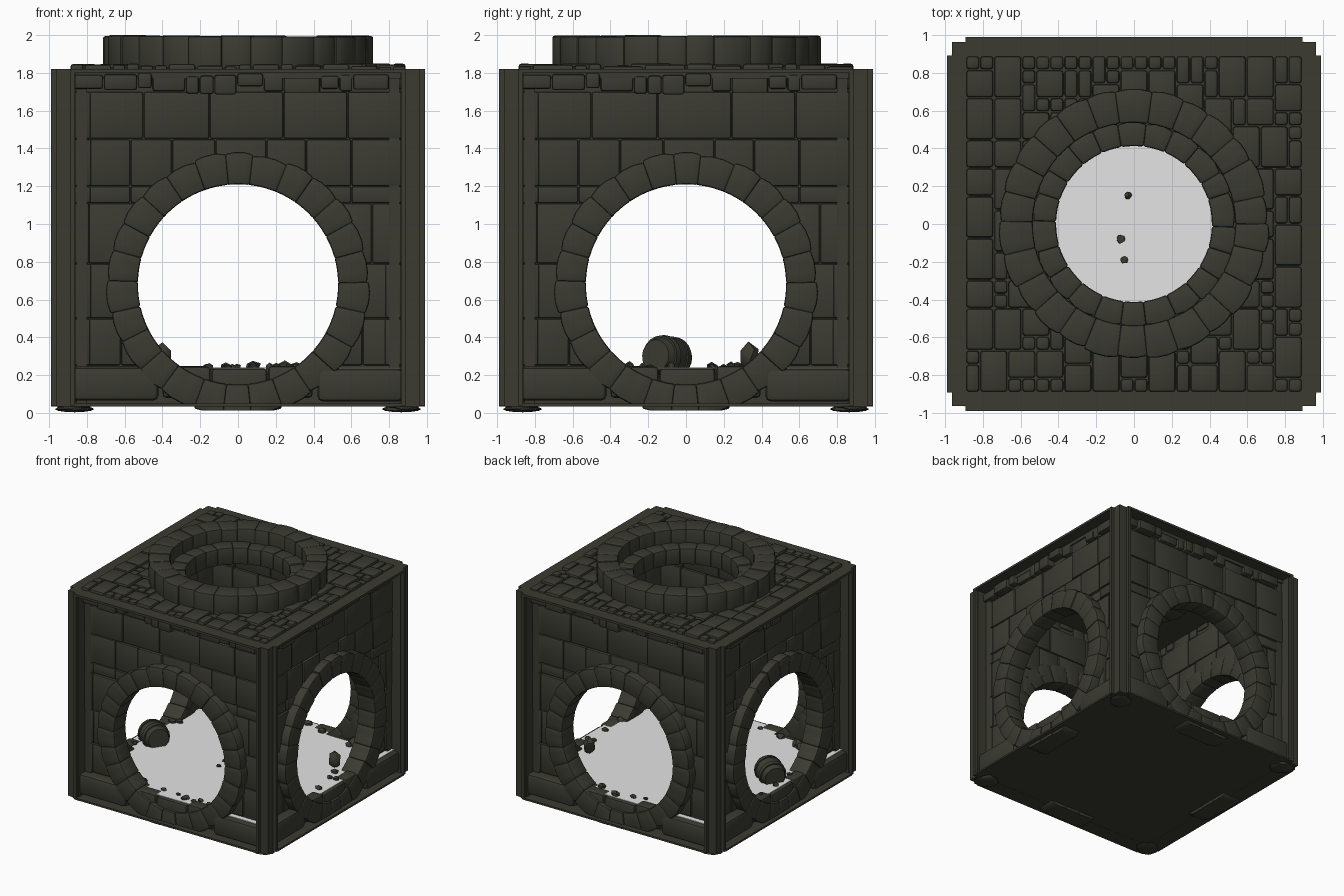
import bpy, bmesh, math, random
from mathutils import Vector, Matrix

if "Cube" in bpy.data.objects:
    bpy.data.objects.remove(bpy.data.objects["Cube"])

rnd = random.Random(7)
U = rnd.uniform


def material(name, rgb):
    m = bpy.data.materials.new(name)
    m.diffuse_color = (*rgb, 1)
    m.use_nodes = True
    m.node_tree.nodes["Principled BSDF"].inputs["Base Color"].default_value = m.diffuse_color
    return m


STONE = material("dark stone", (0.043, 0.043, 0.032))
WATER = material("pale water", (0.78, 0.78, 0.78))


def finish(name, bm, mat=STONE, cutter=None):
    me = bpy.data.meshes.new(name)
    bmesh.ops.recalc_face_normals(bm, faces=bm.faces)
    bm.to_mesh(me)
    bm.free()
    ob = bpy.data.objects.new(name, me)
    bpy.context.collection.objects.link(ob)
    me.materials.append(mat)
    bpy.ops.object.select_all(action='DESELECT')
    ob.select_set(True)
    bpy.context.view_layer.objects.active = ob
    if cutter:
        mod = ob.modifiers.new("opening", 'BOOLEAN')
        mod.object, mod.operation, mod.solver = cutter, 'DIFFERENCE', 'EXACT'
        bpy.ops.object.modifier_apply(modifier=mod.name)
    bpy.ops.object.shade_smooth_by_angle(angle=math.radians(40))
    return ob


def box(bm, x0, x1, y0, y1, z0, z1, bev=0.0):
    vs = bmesh.ops.create_cube(bm, size=1)['verts']
    for v in vs:
        v.co = Vector(((x0 + x1) / 2 + v.co.x * (x1 - x0),
                       (y0 + y1) / 2 + v.co.y * (y1 - y0),
                       (z0 + z1) / 2 + v.co.z * (z1 - z0)))
    if bev:
        es = list({e for v in vs for e in v.link_edges})
        bmesh.ops.bevel(bm, geom=es, offset=bev, segments=2, profile=0.5,
                        affect='EDGES', clamp_overlap=True)


def stone_ring(bm, n, r0, r1, d0, d1, place, jit=0.012):
    """Wedge stones around a circle; place(angle, radius, depth) gives a point."""
    cuts = [2 * math.pi * (k + U(-0.12, 0.12)) / n for k in range(n)]
    cuts.append(cuts[0] + 2 * math.pi)
    for a0, a1 in zip(cuts, cuts[1:]):
        a0, a1 = a0 - 0.004, a1 + 0.004
        R, D = r1 - U(0, jit), d1 - U(0, jit)
        rows = []
        for i in range(4):
            a = a0 + (a1 - a0) * i / 3
            b = 0.008 if i in (1, 2) else 0      # slight bulge
            rows.append([bm.verts.new(place(a, r, d)) for r, d in
                         ((r0, d0), (R + b, d0), (R + b, D), (r0, D))])
        fs = [bm.faces.new(rows[0]), bm.faces.new(rows[3][::-1])]
        for p, q in zip(rows, rows[1:]):
            fs += [bm.faces.new((p[j], q[j], q[(j + 1) % 4], p[(j + 1) % 4])) for j in range(4)]
        bmesh.ops.recalc_face_normals(bm, faces=fs)
        sharp = [e for e in {e for f in fs for e in f.edges} if e.calc_face_angle(0) > 0.6]
        bmesh.ops.bevel(bm, geom=sharp, offset=0.013, segments=2, profile=0.5,
                        affect='EDGES', clamp_overlap=True)


def rock(bm, x, y, z, sx, sy, sz, sub=1):
    vs = bmesh.ops.create_icosphere(bm, subdivisions=sub, radius=1)['verts']
    turn = Matrix.Rotation(U(0, 6.28), 3, 'Z')
    for v in vs:
        c = turn @ (v.co * U(0.8, 1.1))
        v.co = Vector((x + c.x * sx, y + c.y * sy, z + c.z * sz))


def cylinder_cutter(name, r, matrix):
    bm = bmesh.new()
    bmesh.ops.create_cone(bm, cap_ends=True, segments=64, radius1=r, radius2=r,
                          depth=0.6, matrix=matrix)
    ob = finish(name, bm)
    ob.hide_render = True
    return ob


def around(ob):
    """Repeat a front part on the other three sides."""
    for k, side in enumerate(("right", "back", "left"), 1):
        c = ob.copy()
        c.name = ob.name.replace("front", side)
        c.rotation_euler.z = k * math.pi / 2
        bpy.context.collection.objects.link(c)


CZ = 0.68
wall_cut = cylinder_cutter("wall_cutter", 0.6, Matrix.Translation((0, -0.9, CZ)) @ Matrix.Rotation(math.pi / 2, 4, 'X'))
roof_cut = cylinder_cutter("roof_cutter", 0.5, Matrix.Translation((0, 0, 1.8)))

# Wall core
bm = bmesh.new()
box(bm, -0.88, 0.88, -0.855, -0.8, 0.04, 1.8)
around(finish("front_wall_core", bm, cutter=wall_cut))

# Wall bricks: courses of (bottom, top, joints)
courses = [
    (0.25, 0.5, (-0.88, -0.62, 0, 0.66, 0.88)),
    (0.5, 0.79, (-0.88, -0.6, 0, 0.6, 0.88)),
    (0.79, 1.11, (-0.88, -0.79, -0.5, 0, 0.54, 0.71, 0.88)),
    (1.11, 1.2, (-0.88, -0.57, -0.3, 0.3, 0.6, 0.88)),
    (1.2, 1.45, (-0.88, -0.57, -0.35, -0.12, 0.15, 0.36, 0.6, 0.88)),
    (1.45, 1.7, (-0.88, -0.5, -0.15, 0.24, 0.58, 0.88))]
bm = bmesh.new()
for z0, z1, xs in courses:
    for a, b in zip(xs, xs[1:]):
        box(bm, a + 0.002, b - 0.002, -U(0.865, 0.885), -U(0.775, 0.79), z0 + 0.002, z1 - 0.002, 0.01)
around(finish("front_wall_bricks", bm, cutter=wall_cut))

# Uneven top course, big foot stones and threshold
bm = bmesh.new()
x = -0.87
while x < 0.8:
    w = min(U(0.07, 0.2), 0.88 - x)
    box(bm, x, x + w - 0.004, -U(0.87, 0.93), -0.79, U(1.68, 1.74), U(1.78, 1.8), 0.014)
    x += w
box(bm, -0.88, -0.42, -0.95, -0.79, 0.065, 0.245, 0.03)
box(bm, 0.42, 0.88, -0.95, -0.79, 0.06, 0.235, 0.03)
for a, b in ((-0.4, -0.14), (-0.14, 0.16), (0.16, 0.4)):
    box(bm, a, b - 0.005, -0.93, -0.82, 0.08, U(0.235, 0.25), 0.02)
around(finish("front_loose_stones", bm))

# Round wall opening
bm = bmesh.new()
stone_ring(bm, 26, 0.53, 0.695, 0.78, 0.955,
           lambda a, r, d: Vector((r * math.cos(a), -d, CZ + r * math.sin(a))))
for v in bm.verts:
    v.co.z = max(v.co.z, 0.012)
around(finish("front_opening_ring", bm))

# Frame: side strips, top cap, bottom sill and corner post
bm = bmesh.new()
box(bm, -0.89, -0.865, -0.99, -0.86, 0.04, 1.82)
box(bm, 0.865, 0.89, -0.99, -0.86, 0.04, 1.82)
box(bm, -0.865, 0.865, -0.99, -0.85, 1.8, 1.82)
box(bm, -0.865, 0.865, -0.99, -0.85, 0.035, 0.05)
box(bm, 0.86, 0.962, -0.962, -0.86, 0.035, 1.82)
around(finish("front_frame", bm))

# Corner feet
bm = bmesh.new()
rock(bm, 0.865, -0.865, 0.02, 0.1, 0.1, 0.016, 2)
around(finish("front_foot", bm))

# Base plate
bm = bmesh.new()
box(bm, -0.96, 0.96, -0.96, 0.96, 0.036, 0.049)
finish("base_plate", bm)

# Water surface
bm = bmesh.new()
box(bm, -0.9, 0.9, -0.9, 0.9, 0.234, 0.24)
finish("water", bm, WATER)

# Roof slab with round hole
bm = bmesh.new()
box(bm, -0.89, 0.89, -0.89, 0.89, 1.77, 1.818)
finish("roof_slab", bm, cutter=roof_cut)

# Roof paving packed on a grid
bm = bmesh.new()
N = 24
c = 1.78 / N
free = {(i, j) for i in range(N) for j in range(N)
        if math.hypot((i + 0.5) * c - 0.89, (j + 0.5) * c - 0.89) > 0.62}
for i in range(N):
    for j in range(N):
        if (i, j) not in free:
            continue
        sizes = [(1, 2), (2, 2), (2, 3), (2, 3), (1, 1)]
        rnd.shuffle(sizes)
        for w, h in sizes + [(1, 1)]:
            cells = {(i + p, j + q) for p in range(w) for q in range(h)}
            if cells <= free:
                break
        free -= cells
        x, y = i * c - 0.89, j * c - 0.89
        box(bm, x + 0.003, x + w * c - 0.003, y + 0.003, y + h * c - 0.003, 1.8, U(1.832, 1.85), 0.015)
finish("roof_paving", bm)

# Two roof rings
flat = lambda a, r, d: Vector((r * math.cos(a), r * math.sin(a), d))
bm = bmesh.new()
stone_ring(bm, 26, 0.535, 0.71, 1.79, 2.0, flat)
finish("roof_outer_ring", bm)
bm = bmesh.new()
stone_ring(bm, 22, 0.412, 0.54, 1.74, 1.89, flat)
finish("roof_inner_ring", bm)

# Sunken barrel
bm = bmesh.new()
prof = [(0, -0.11), (0.085, -0.11), (0.1, -0.07), (0.11, -0.07), (0.113, -0.035), (0.105, -0.035),
        (0.108, 0.035), (0.115, 0.035), (0.11, 0.07), (0.1, 0.07), (0.085, 0.11), (0, 0.11)]
pts = [bm.verts.new((r, 0, h)) for r, h in prof]
edges = [bm.edges.new(p) for p in zip(pts, pts[1:])]
bmesh.ops.spin(bm, geom=pts + edges, cent=(0, 0, 0), axis=(0, 0, 1), angle=2 * math.pi, steps=20)
bmesh.ops.remove_doubles(bm, verts=bm.verts, dist=0.0005)
barrel = finish("barrel", bm)
barrel.location = (-0.74, -0.1, 0.295)
barrel.rotation_euler = (0, 1.5, -0.6)

# Rubble: corner heaps, strip along walls and a few bits in the middle
bm = bmesh.new()
for sx in (-1, 1):
    for sy in (-1, 1):
        for k in range(4):
            s = U(0.03, 0.07)
            rock(bm, sx * U(0.55, 0.76), sy * U(0.62, 0.76), 0.25, s, s, s * 0.9)
for k in range(28):
    s, t, d = U(0.015, 0.035), U(-0.42, 0.42), U(0.76, 0.86) * rnd.choice((-1, 1))
    x, y = (t, d) if k % 2 else (d, t)
    rock(bm, x, y, 0.245, s * 1.3, s, s)
for x, y, s in ((-0.03, 0.15, 0.022), (-0.07, -0.08, 0.027), (-0.05, -0.19, 0.023)):
    rock(bm, x, y, 0.24, s, s, 0.02)
rock(bm, -0.4, 0.7, 0.3, 0.06, 0.05, 0.08)
rock(bm, 0.7, 0.33, 0.3, 0.05, 0.06, 0.08)
finish("rubble", bm)

for ob in (wall_cut, roof_cut):
    bpy.data.objects.remove(ob)
